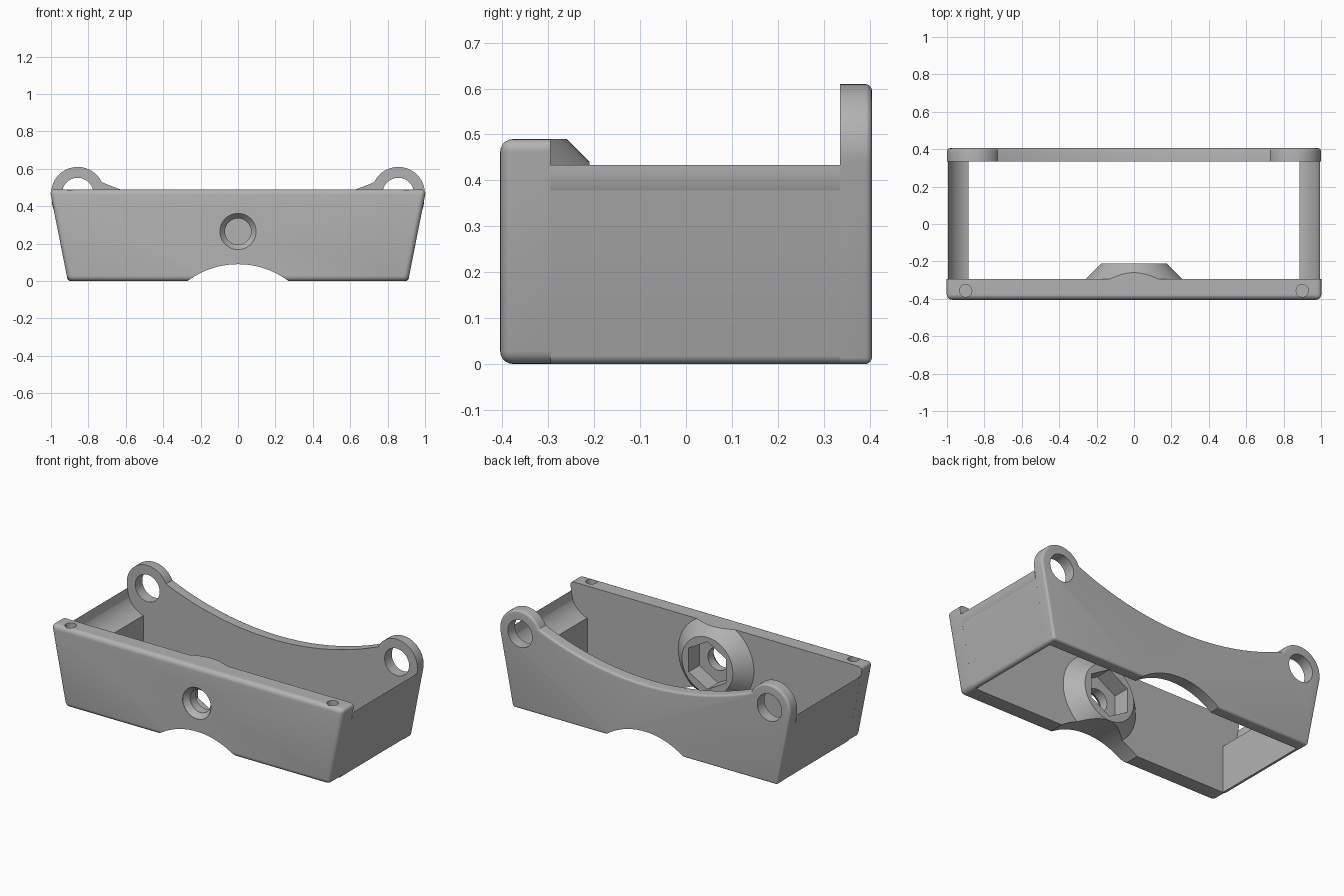
import bpy, bmesh, math
from math import sin, cos, radians, atan2, acos, hypot, sqrt

if "Cube" in bpy.data.objects:
    bpy.data.objects.remove(bpy.data.objects["Cube"])

grey = bpy.data.materials.new("plain grey")
grey.diffuse_color = (0.45, 0.45, 0.45, 1)
grey.use_nodes = True
grey.node_tree.nodes["Principled BSDF"].inputs["Base Color"].default_value = grey.diffuse_color


def circle(cx, cz, r, n=48, a0=90.0):
    return [(cx + r * cos(radians(a0 + 360 * i / n)),
             cz + r * sin(radians(a0 + 360 * i / n))) for i in range(n)]


def arc(cx, cz, r, a0, a1, n):
    return [(cx + r * cos(radians(a0 + (a1 - a0) * i / n)),
             cz + r * sin(radians(a0 + (a1 - a0) * i / n))) for i in range(n + 1)]


def finish(name, bm):
    bmesh.ops.recalc_face_normals(bm, faces=bm.faces)
    me = bpy.data.meshes.new(name)
    bm.to_mesh(me)
    bm.free()
    me.materials.append(grey)
    ob = bpy.data.objects.new(name, me)
    bpy.context.collection.objects.link(ob)
    return ob


def loft(name, rings, bevel=0, pick=None):
    """Solid through (y, xz outline) rings; edges chosen by pick are rounded."""
    bm = bmesh.new()
    loops = [[bm.verts.new((x, y, z)) for x, z in pts] for y, pts in rings]
    n = len(loops[0])
    bm.faces.new(loops[0])
    bm.faces.new(loops[-1])
    for a, b in zip(loops, loops[1:]):
        for i in range(n):
            j = (i + 1) % n
            bm.faces.new((a[i], a[j], b[j], b[i]))
    bmesh.ops.recalc_face_normals(bm, faces=bm.faces)
    if bevel:
        edges = [e for e in bm.edges if pick(e.verts[0].co, e.verts[1].co)]
        bmesh.ops.bevel(bm, geom=edges, offset=bevel, offset_type='OFFSET',
                        segments=5, profile=0.5, affect='EDGES', clamp_overlap=False)
    return finish(name, bm)


def cut(ob, cutters):
    for c in cutters:
        m = ob.modifiers.new("cut", 'BOOLEAN')
        m.operation, m.solver, m.object = 'DIFFERENCE', 'EXACT', c
    bpy.context.view_layer.update()
    dg = bpy.context.evaluated_depsgraph_get()
    me = bpy.data.meshes.new_from_object(ob.evaluated_get(dg))
    ob.modifiers.clear()
    ob.data = me


FRONT, FRONT_IN, BACK_IN, BACK = -0.405, -0.295, 0.335, 0.405
FOOT, SLOPE = 0.91, 0.197          # half width at the bottom, outward lean
LX, LZ, LR = 0.857, 0.468, 0.142   # lug centre and radius

# Cutters
arch = loft("arch_cutter", [(-0.6, circle(0, -0.36, 0.45, 128)), (0.6, circle(0, -0.36, 0.45, 128))])
bolt = loft("bolt_cutter", [(y, circle(0, 0.265, r)) for y, r in
                            ((-0.45, 0.097), (FRONT + 0.002, 0.097), (-0.37, 0.07), (-0.25, 0.07))])
hexa = loft("nut_cutter", [(y, circle(0, 0.265, 0.148, 6)) for y in (-0.315, -0.15)])
above = [(-1, 0.49), (1, 0.49), (1, 0.9), (-1, 0.9)]
trim = loft("trim_cutter", [(-0.6, above), (0.6, above)])
lug_holes = [loft("lug_cutter", [(y, circle(s * LX, LZ, 0.084)) for y in (0.2, 0.6)]) for s in (-1, 1)]
pins = []
for s in (-1, 1):
    bm = bmesh.new()
    bmesh.ops.create_cone(bm, cap_ends=True, segments=32, radius1=0.033, radius2=0.033, depth=0.2)
    bmesh.ops.translate(bm, verts=bm.verts, vec=(s * 0.9, -0.357, 0.49))
    pins.append(finish("pin_cutter", bm))

# Front wall: leaning ends, rounded outer edges
top = FOOT + SLOPE * 0.49
outline = [(-FOOT, 0), (FOOT, 0), (top, 0.49), (-top, 0.49)]


def front_edges(a, b):
    on_face = a.y < FRONT + 1e-4 and b.y < FRONT + 1e-4
    return on_face or abs(a.y - b.y) > 0.05


front_wall = loft("front_wall", [(FRONT, outline), (FRONT_IN, outline)], 0.028, front_edges)
cut(front_wall, [arch, bolt, hexa] + pins)

# Conical nut boss on the inside of the front wall
boss = loft("nut_boss", [(FRONT_IN, circle(0, 0.265, 0.26, 96)), (-0.21, circle(0, 0.265, 0.175, 96))])
cut(boss, [trim, arch, bolt, hexa])

# Back wall: round lugs joined by a sagging top edge
dx, dz = FOOT - LX, -LZ
tangent = math.degrees(atan2(dz, dx) + acos(LR / hypot(dx, dz)))
half = [(FOOT, 0)] + arc(LX, LZ, LR, tangent, 154.5, 32)
R, LOW, N = 1.87, 0.381, 24
edge_x = half[-1][0]
for i in range(1, N):
    x = edge_x * (1 - i / N)
    half.append((x, LOW + R - sqrt(R * R - x * x)))
outline = half + [(0, LOW)] + [(-x, z) for x, z in reversed(half)]


def back_edges(a, b):
    on_face = a.y > BACK - 1e-4 and b.y > BACK - 1e-4
    corner = abs(a.y - b.y) > 0.05 and a.z < 1e-4 and b.z < 1e-4
    return on_face or corner


back_wall = loft("back_wall", [(BACK_IN, outline), (BACK, outline)], 0.014, back_edges)
cut(back_wall, [arch] + lug_holes)

# Side walls: hollowed top, thin at the bottom
profile = [(0.885, 0), (FOOT, 0)] + arc(0.849, 0.433, 0.146, 0, -75.5, 20) 
profile[-1] = (0.885, profile[-1][1])


def side_edges(a, b):
    return abs(a.y - b.y) > 0.3 and abs(a.x) > FOOT - 0.001 and a.z < 1e-4 and b.z < 1e-4


for s, side in ((-1, "left"), (1, "right")):
    pts = [(s * x, z) for x, z in profile]
    loft(side + "_wall", [(FRONT_IN, pts), (BACK_IN, pts)], 0.018, side_edges)

# Remove cutters, then smooth the round surfaces
for c in [arch, bolt, hexa, trim] + lug_holes + pins:
    bpy.data.objects.remove(c)
bpy.ops.object.select_all(action='DESELECT')
for ob in bpy.context.collection.objects:
    ob.select_set(True)
    bpy.context.view_layer.objects.active = ob
bpy.ops.object.shade_smooth_by_angle(angle=radians(30))
